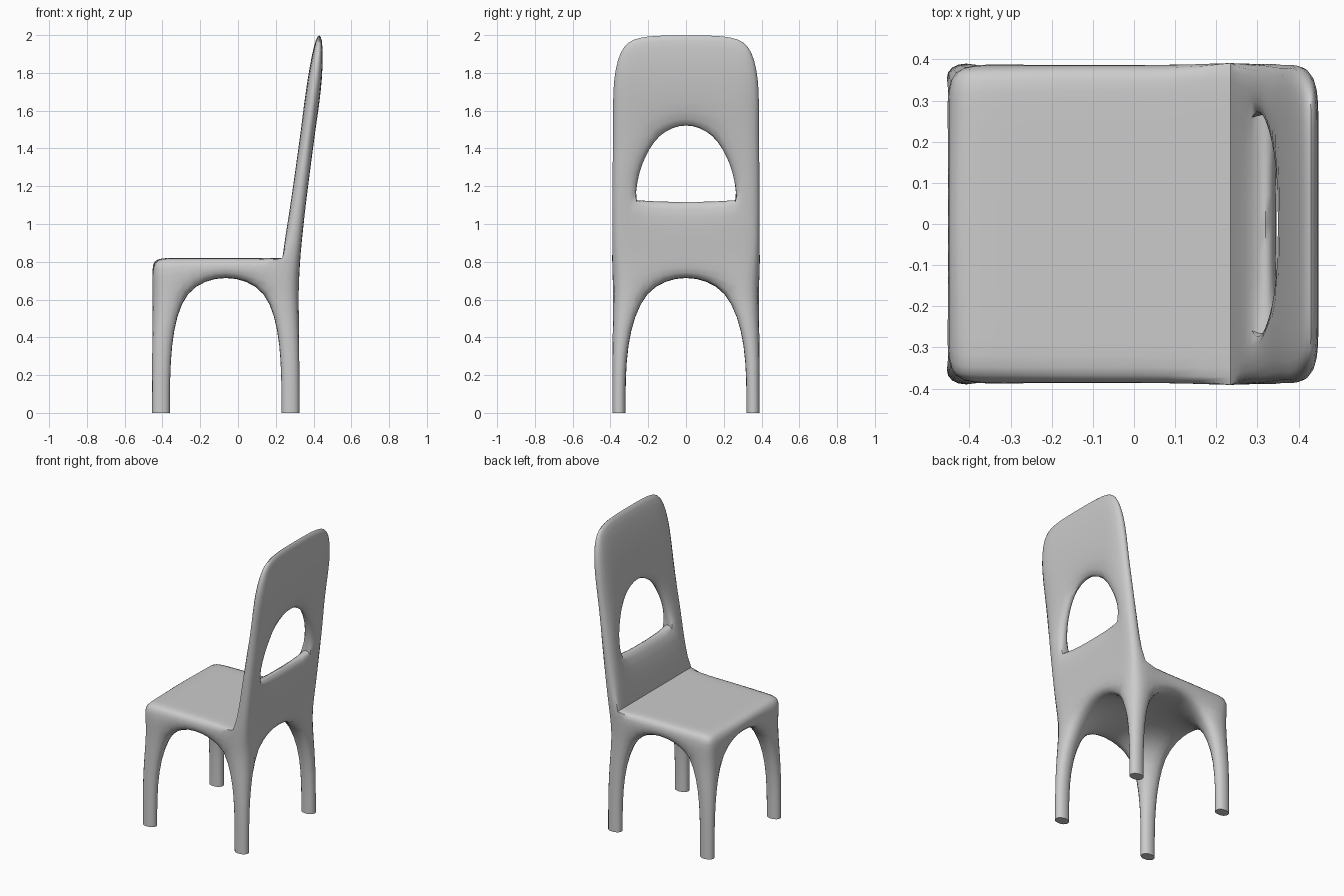
import bpy, bmesh, math

if "Cube" in bpy.data.objects:
    bpy.data.objects.remove(bpy.data.objects["Cube"])

bm = bmesh.new()
crease = bm.edges.layers.float.new("crease_edge")
pin = bm.verts.layers.float.new("crease_vert")
V = {}
CX = -0.065                                   # centre of the seat in x


def add(key, x, y, z):
    V[key] = bm.verts.new((x, y, z))


def face(*keys):
    bm.faces.new([V[k] for k in keys])


def sharpen(a, b):
    bm.edges.get((V[a], V[b]))[crease] = 1.0


# Seat: 5 x 5 control grid, flat on top and vaulted underneath
SIDE = (-1, -1, 0, 1, 1)
KIND = "OAMAO"                                # outer, arch shoulder, middle
UNDER = {"OO": (.391, .390, .645), "AO": (.205, .390, .645),
         "OA": (.391, .200, .645), "AA": (.230, .235, .670),
         "MO": (0, .390, .735), "OM": (.391, 0, .735),
         "MA": (0, .270, .740), "AM": (.260, 0, .740), "MM": (0, 0, .755)}
TOP_X = (-.457, -.36, CX, .235, .325)
TOP_Y = (-.391, -.32, 0, .32, .391)
for i in range(5):
    for j in range(5):
        add(("T", i, j), TOP_X[i], TOP_Y[j], .82) if (i, j) else add(("T", 0, 0), TOP_X[0], TOP_Y[0], .82)
        x, y, z = UNDER[KIND[i] + KIND[j]]
        add(("B", i, j), CX + SIDE[i] * x, SIDE[j] * y, z)

for i in range(4):
    for j in range(4):
        quad = [(i, j), (i + 1, j), (i + 1, j + 1), (i, j + 1)]
        if i < 3:
            face(*[("T", *q) for q in quad])
        if not (i in (0, 3) and j in (0, 3)):
            face(*[("B", *q) for q in quad])

rim = ([(i, 0) for i in range(4)] + [(4, j) for j in range(4)] +
       [(i, 4) for i in range(4, 0, -1)] + [(0, j) for j in range(4, 0, -1)])
for a, b in zip(rim, rim[1:] + rim[:1]):
    face(("B", *a), ("B", *b), ("T", *b), ("T", *a))

# Legs: the four corner cells carried down to the floor
LEG_X = (-.394, -.291, 0, .291, .394)
LEG_Y = (-.393, -.317, 0, .317, .393)
for i in (0, 3):
    for j in (0, 3):
        quad = [(i, j), (i + 1, j), (i + 1, j + 1), (i, j + 1)]
        for p, q in quad:
            add(("M", p, q), CX + LEG_X[p], LEG_Y[q], .37)
            add(("G", p, q), CX + LEG_X[p], LEG_Y[q], 0)
        for a, b in zip(quad, quad[1:] + quad[:1]):
            face(("B", *a), ("B", *b), ("M", *b), ("M", *a))
            face(("M", *a), ("M", *b), ("G", *b), ("G", *a))
        face(*[("G", *q) for q in quad])
        for a, b in zip(quad, quad[1:] + quad[:1]):
            sharpen(("G", *a), ("G", *b))

# Backrest: leaning slab with an arched window; (y, z) for outer, mid, centre columns
LEVELS = [None,
          ((.395, 1.12), (.272, 1.13), (0, 1.13)),
          ((.395, 1.32), (.235, 1.32), None),
          ((.395, 1.52), (.140, 1.47), (0, 1.53)),
          ((.395, 1.78), (.250, 1.78), (0, 1.78)),
          ((.340, 1.965), (.220, 2.008), (0, 2.008))]
for j in range(5):
    V["F", 0, j], V["K", 0, j] = V["T", 3, j], V["T", 4, j]
    for k in range(1, 6):
        point = LEVELS[k][(0, 1, 2, 1, 0)[j]]
        if point:
            y, z = SIDE[j] * point[0], point[1]
            xf, xb = .235 + .14 * (z - .82), .325 + .13 * (z - .82)
            if k == 5:
                xf, xb = .412, .450
            add(("F", k, j), xf, y, z)
            add(("K", k, j), xb, y, z)

for k in range(5):
    for j in range(4):
        if k in (1, 2) and j in (1, 2):
            continue
        for s in "FK":
            face((s, k, j), (s, k, j + 1), (s, k + 1, j + 1), (s, k + 1, j))
    for j in (0, 4):
        face(("F", k, j), ("K", k, j), ("K", k + 1, j), ("F", k + 1, j))
for j in range(4):
    face(("F", 5, j), ("F", 5, j + 1), ("K", 5, j + 1), ("K", 5, j))
hole = [(1, 1), (1, 2), (1, 3), (2, 3), (3, 3), (3, 2), (3, 1), (2, 1)]
for a, b in zip(hole, hole[1:] + hole[:1]):
    face(("F", *a), ("F", *b), ("K", *b), ("K", *a))

# Sharp creases: seat against backrest, and lower window corners
for j in range(4):
    sharpen(("T", 3, j), ("T", 3, j + 1))
for j in (0, 4):
    V["T", 3, j][pin] = 1.0
for j in (1, 3):
    sharpen(("F", 1, j), ("K", 1, j))

bmesh.ops.recalc_face_normals(bm, faces=bm.faces[:])
mesh = bpy.data.meshes.new("chair")
bm.to_mesh(mesh)
bm.free()
chair = bpy.data.objects.new("chair", mesh)
bpy.context.collection.objects.link(chair)
bpy.context.view_layer.objects.active = chair
chair.select_set(True)

# Smooth the control cage
mod = chair.modifiers.new("smooth", "SUBSURF")
mod.levels = mod.render_levels = 2
bpy.ops.object.modifier_apply(modifier=mod.name)
bpy.ops.object.shade_smooth_by_angle(angle=math.radians(60))
